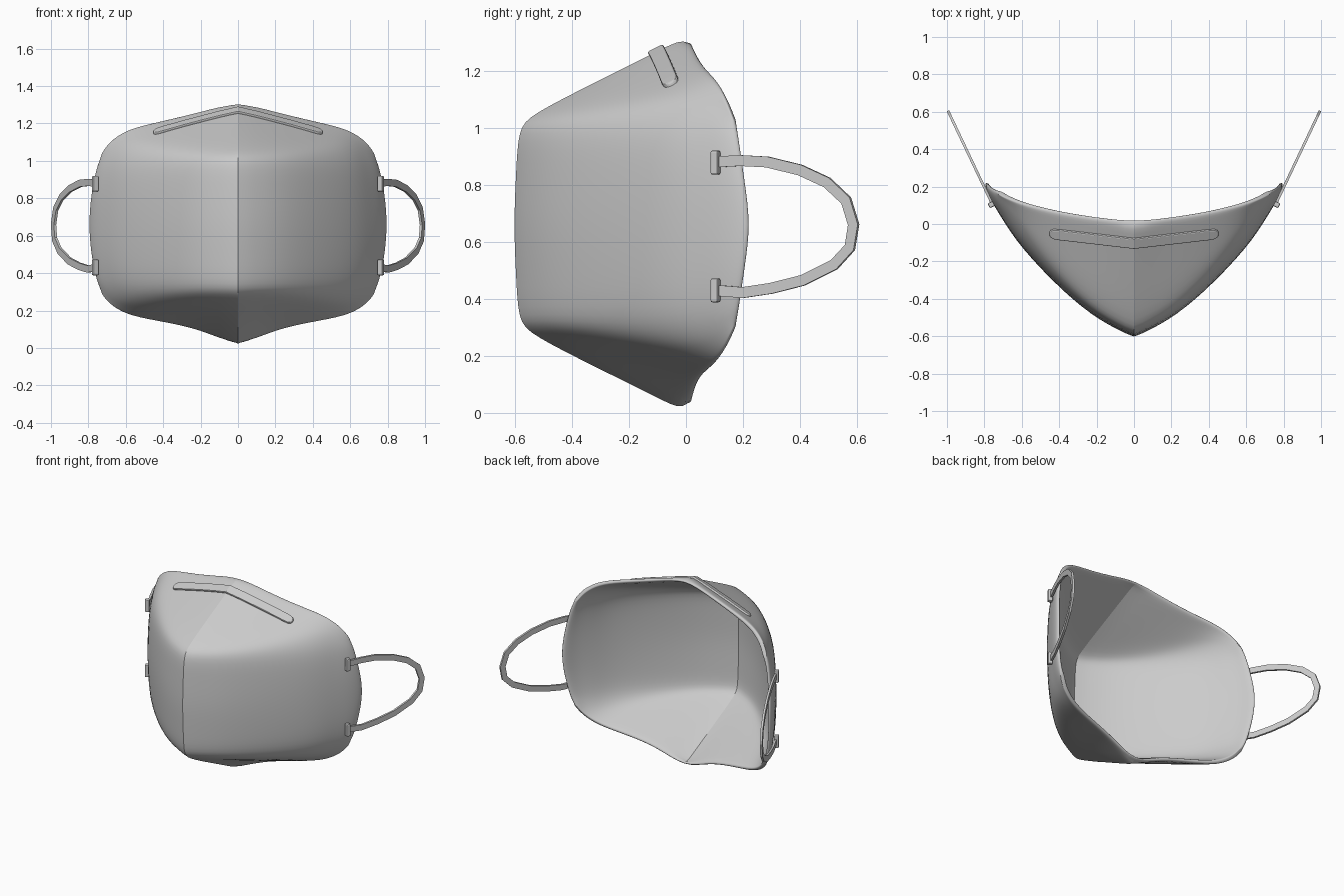
import bpy, bmesh, math
from mathutils import Vector

if "Cube" in bpy.data.objects:
    bpy.data.objects.remove(bpy.data.objects["Cube"])


def new_object(name, verts, faces, smooth=False):
    me = bpy.data.meshes.new(name)
    me.from_pydata([tuple(v) for v in verts], [], faces)
    bm = bmesh.new()
    bm.from_mesh(me)
    bmesh.ops.recalc_face_normals(bm, faces=bm.faces)
    bm.to_mesh(me)
    bm.free()
    for p in me.polygons:
        p.use_smooth = smooth
    ob = bpy.data.objects.new(name, me)
    bpy.context.collection.objects.link(ob)
    return ob


def mirror_x(ob):
    m = ob.modifiers.new("mirror", 'MIRROR')
    m.use_clip = True
    m.merge_threshold = 0.0005


def bevel(ob, width, segments=2):
    b = ob.modifiers.new("bevel", 'BEVEL')
    b.width, b.segments, b.limit_method = width, segments, 'ANGLE'


def sweep(rings, closed=False):
    """Join equal rings of points into a capped tube."""
    n = len(rings[0])
    verts = [v for r in rings for v in r]
    faces = [(i * n + k, i * n + (k + 1) % n, (i + 1) * n + (k + 1) % n, (i + 1) * n + k)
             for i in range(len(rings) - 1) for k in range(n)]
    faces += [tuple(range(n))[::-1], tuple(range(len(verts) - n, len(verts)))]
    return verts, faces


# Mask shell: guide rows of the upper half, centre fold to side rim
MID_Z = 0.66
middle = [(0, -.608, .66), (.18, -.525, .66), (.37, -.375, .66), (.61, -.125, .66),
          (.715, .04, .66), (.775, .14, .66), (.808, .225, .66)]
fold_front = [(0, -.592, .995), (.18, -.505, .995), (.37, -.35, 1.0), (.605, -.10, 1.0),
              (.69, .045, .98), (.74, .12, .96), (.77, .185, .94)]
fold_top = [(0, -.55, 1.045), (.18, -.46, 1.05), (.37, -.29, 1.065), (.565, -.07, 1.09),
            (.665, .06, 1.06), (.72, .12, 1.015), (.755, .178, .985)]
rim = [(0, .008, 1.325), (.2, .03, 1.27), (.4, .06, 1.22), (.575, .10, 1.18),
       (.665, .13, 1.125), (.71, .15, 1.075), (.738, .168, 1.025)]


def blend(a, b, t):
    return [Vector(p).lerp(Vector(q), t) for p, q in zip(a, b)]


upper = [[Vector(p) for p in middle], blend(middle, fold_front, .55),
         [Vector(p) for p in fold_front], [Vector(p) for p in fold_top],
         blend(fold_top, rim, .45), blend(fold_top, rim, .87), [Vector(p) for p in rim]]
for p in upper[1]:
    p.x += .008 * min(1, p.x / .6)


def flip(p):
    d = p.z - MID_Z
    lift = .04 * min(1, p.x / .2) * (d / .6) ** 3
    return Vector((p.x, p.y, MID_Z - d + lift))


rows = [[flip(p) for p in r] for r in reversed(upper[1:])] + upper
n = len(middle)
verts = [p for r in rows for p in r]
faces = [(i * n + j, i * n + j + 1, (i + 1) * n + j + 1, (i + 1) * n + j)
         for i in range(len(rows) - 1) for j in range(n - 1)]
shell = new_object("mask_shell", verts, faces, True)
me = shell.data
if sum(p.normal.y for p in me.polygons) > 0:
    me.flip_normals()

# Keep the centre fold crisp
crease = me.attributes.new("crease_edge", 'FLOAT', 'EDGE')
for e in me.edges:
    if all(me.vertices[v].co.x < 1e-5 for v in e.vertices):
        crease.data[e.index].value = 0.9
        e.use_edge_sharp = True
mirror_x(shell)
solid = shell.modifiers.new("thickness", 'SOLIDIFY')
solid.thickness, solid.offset = 0.028, -1
sub = shell.modifiers.new("smooth", 'SUBSURF')
sub.levels = sub.render_levels = 2

# Nose strip: rounded bent bar laid on the upper panel
bpy.context.view_layer.update()
shell_eval = shell.evaluated_get(bpy.context.evaluated_depsgraph_get())
half = [(0, .027), (.1, .027), (.2, .027), (.3, .027), (.4, .027), (.43, .025), (.445, .018), (.452, .008)]
stations = [(-x, w) for x, w in reversed(half[1:])] + half
up = Vector((0, -.45, .89))
rings = []
for x, w in stations:
    yc = -.102 + .052 * abs(x) / .45
    ring = []
    for dy, h in ((-w, -.012), (w, -.012), (w, .014), (-w, .014)):
        hit, loc, nor, idx = shell_eval.ray_cast(Vector((x, yc + dy, 3)), Vector((0, 0, -1)))
        if not hit:
            loc = Vector((x, yc + dy, 1.32 + .5 * (yc + dy) - .26 * abs(x)))
        ring.append(loc + up * h)
    rings.append(ring)
strip = new_object("nose_strip", *sweep(rings))
bevel(strip, .006)

# Ear loops: flat bands in a slanted vertical plane
along = Vector((.429, .903, 0))
out = Vector((.903, -.429, 0))


def on_plane(y, z):
    return Vector((.788 + (y - .17) * .475, y, z))


path = [on_plane(y, z) for y, z in (
    (.10, .88), (.19, .885), (.285, .88), (.40, .852), (.495, .808), (.562, .745), (.588, .66),
    (.575, .58), (.52, .52), (.41, .465), (.30, .437), (.20, .422), (.10, .43))]
rings = []
for i, p in enumerate(path):
    t = (path[min(i + 1, len(path) - 1)] - path[max(i - 1, 0)]).normalized()
    side = out.cross(t).normalized()
    rings.append([p + side * (a * .019) + out * (b * .007)
                  for a, b in ((-1, -1), (1, -1), (1, 1), (-1, 1))])
loop = new_object("ear_loop", *sweep(rings))
mirror_x(loop)

# Clips holding the loop ends
for name, z in (("upper_clip", .878), ("lower_clip", .43)):
    c = on_plane(.106, z) + out * .006
    rings = [[c + along * (a * .014) + out * (b * .015) + Vector((0, 0, s * .042))
              for a, b in ((-1, -1), (1, -1), (1, 1), (-1, 1))] for s in (-1, 1)]
    clip = new_object(name, *sweep(rings))
    bevel(clip, .006)
    mirror_x(clip)
